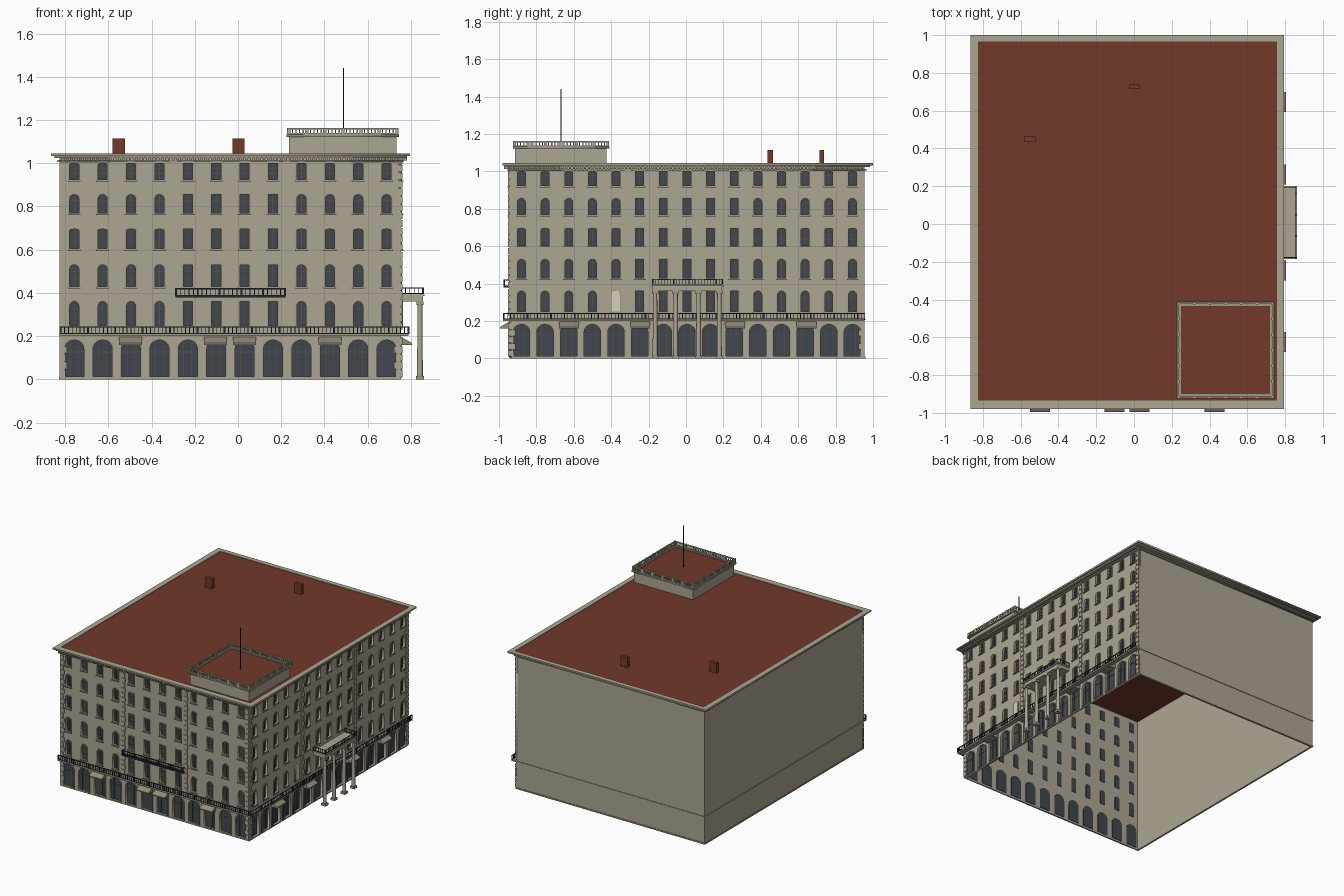
import bpy, bmesh, math
from mathutils import Matrix

cube = bpy.data.objects.get("Cube")
if cube:
    bpy.data.objects.remove(cube)


def material(name, rgb):
    lin = [((c / 255 + 0.055) / 1.055) ** 2.4 for c in rgb] + [1]
    m = bpy.data.materials.new(name)
    m.use_nodes = True
    m.diffuse_color = lin
    m.node_tree.nodes["Principled BSDF"].inputs["Base Color"].default_value = lin
    return m


STONE = material("stone", (174, 166, 147))
TRIM = material("trim stone", (160, 152, 133))
AWNING = material("awning cloth", (150, 141, 121))
ROOF = material("roof red", (114, 56, 42))
GLASS = material("window glass", (62, 70, 77))
BAR = material("window bar brown", (98, 84, 74))
IRON = material("dark iron", (36, 42, 50))
CREAM = material("cream", (215, 208, 190))

# Outer planes of the building
X0, X1, Y0, Y1, TOP = -0.825, 0.755, -0.945, 0.955, 1.03
WORLD = Matrix.Identity(4)
# Facade frames: local u along the wall, v up, w outwards
FRONT = Matrix(((1, 0, 0, 0), (0, 0, -1, Y0), (0, 1, 0, 0), (0, 0, 0, 1)))
RIGHT = Matrix(((0, 0, 1, X1), (1, 0, 0, 0), (0, 1, 0, 0), (0, 0, 0, 1)))


def boxes(name, items, mat, M=WORLD):
    """One object from many boxes given as (a0, a1, b0, b1, c0, c1)."""
    bm = bmesh.new()
    for a0, a1, b0, b1, c0, c1 in items:
        size = Matrix.Diagonal((a1 - a0, b1 - b0, c1 - c0, 1))
        mid = Matrix.Translation(((a0 + a1) / 2, (b0 + b1) / 2, (c0 + c1) / 2))
        bmesh.ops.create_cube(bm, size=1, matrix=M @ mid @ size)
    me = bpy.data.meshes.new(name)
    bm.to_mesh(me)
    bm.free()
    me.materials.append(mat)
    ob = bpy.data.objects.new(name, me)
    bpy.context.collection.objects.link(ob)
    return ob


def plate(name, loops, w0, w1, mat, M=WORLD):
    """Flat plate with nested outlines cut as holes."""
    cu = bpy.data.curves.new(name, "CURVE")
    cu.dimensions, cu.fill_mode, cu.extrude = "2D", "BOTH", (w1 - w0) / 2
    for loop in loops:
        sp = cu.splines.new("POLY")
        sp.points.add(len(loop) - 1)
        for p, (u, v) in zip(sp.points, loop):
            p.co = (u, v, 0, 1)
        sp.use_cyclic_u = True
    cu.materials.append(mat)
    ob = bpy.data.objects.new(name, cu)
    bpy.context.collection.objects.link(ob)
    ob.matrix_world = M @ Matrix.Translation((0, 0, (w0 + w1) / 2))
    bpy.ops.object.select_all(action="DESELECT")
    ob.select_set(True)
    bpy.context.view_layer.objects.active = ob
    bpy.ops.object.convert(target="MESH")


def rect(u0, u1, v0, v1):
    return [(u0, v0), (u1, v0), (u1, v1), (u0, v1)]


def opening(u, half, v0, v1, rise, grow=0.0):
    """Window outline with an elliptical head of the given rise."""
    half, v0, v1 = half + grow, v0 - grow, v1 + grow
    if rise == 0:
        return rect(u - half, u + half, v0, v1)
    arc = [(u + half * math.cos(math.pi * i / 10),
            v1 - rise + rise * math.sin(math.pi * i / 10)) for i in range(11)]
    return [(u - half, v0), (u + half, v0)] + arc


# Floors: bottom, top, head rise at the sides, head rise in the middle bays
FLOORS = [(0.25, 0.36, 0.022, 0), (0.43, 0.53, 0.02, 0), (0.605, 0.695, 0.006, 0),
          (0.77, 0.855, 0.02, 0), (0.925, 1.0, 0.006, 0)]


def facade(side, M, u0, u1, cols, step, group):
    """Pierced wall with glass, frames, bars, sills, quoins and dentils."""
    mid = (u0 + u1) / 2
    holes, frames, bars, sills = [], [], [], []
    for i in range(cols):
        u = mid + (i - (cols - 1) / 2) * step
        arch = (u, 0.044, 0.014, 0.182, 0.04)
        holes.append(opening(*arch))
        frames += [opening(*arch, 0.006), opening(*arch)]
        bars += [(u + d - 0.001, u + d + 0.001, 0.014, 0.172, -0.01, -0.007)
                 for d in (-0.018, 0.018)]
        bars.append((u - 0.043, u + 0.043, 0.125, 0.128, -0.01, -0.007))
        middle = group <= i < cols - group
        for v0, v1, r_side, r_mid in FLOORS:
            win = (u, 0.021, v0, v1, r_mid if middle else r_side)
            holes.append(opening(*win))
            frames += [opening(*win, 0.006), opening(*win)]
            bars.append((u - 0.0015, u + 0.0015, v0, v1 - 0.001, -0.01, -0.006))
            bars += [(u - 0.02, u + 0.02, v - 0.001, v + 0.001, -0.01, -0.006)
                     for v in (v0 + (v1 - v0) * 0.35, v0 + (v1 - v0) * 0.7)]
            sills.append((u - 0.03, u + 0.03, v0 - 0.01, v0 - 0.005, 0, 0.01))
    plate(side + "_wall", [rect(u0, u1, 0, TOP)] + holes, -0.012, 0, STONE, M)
    plate(side + "_window_glass", holes, -0.015, -0.01, GLASS, M)
    plate(side + "_window_frames", frames, -0.002, 0.005, TRIM, M)
    boxes(side + "_window_bars", bars, BAR, M)
    boxes(side + "_window_sills", sills, TRIM, M)
    # Quoins up the corners and between the bay groups
    quoins = []
    off = (cols / 2 - group) * step
    for n in range(28):
        v = 0.012 + n * 0.0365
        if 0.19 < v < 0.22:
            continue
        wide = 0.034 if n % 2 else 0.026
        quoins += [(u0, u0 + wide, v, v + 0.031, 0, 0.006),
                   (u1 - wide, u1, v, v + 0.031, 0, 0.006)]
        if v > 0.22:
            quoins += [(c - wide / 2, c + wide / 2, v, v + 0.031, 0, 0.006)
                       for c in (mid - off, mid + off)]
    boxes(side + "_quoins", quoins, STONE, M)
    n = round((u1 - u0) / 0.02)
    boxes(side + "_dentils", [(u0 + k * 0.02, u0 + k * 0.02 + 0.011, 1.013, 1.027, 0, 0.028)
                              for k in range(n)], TRIM, M)


facade("front", FRONT, X0, X1, 12, 0.1314, 4)
facade("right", RIGHT, Y0, Y1, 15, 0.1264, 5)

# Plain back and left walls with a thin string course and plinth
boxes("back_wall", [(X0, X1, Y1 - 0.01, Y1, 0, TOP)], STONE)
boxes("left_wall", [(X0, X0 + 0.01, Y0, Y1, 0, TOP)], STONE)
boxes("string_course", [(X0 - 0.004, X1, Y1, Y1 + 0.004, z, z + h)
                        for z, h in ((0, 0.01), (0.205, 0.006))] +
      [(X0 - 0.004, X0, Y0, Y1 + 0.004, z, z + h)
       for z, h in ((0, 0.01), (0.205, 0.006))], TRIM)

# Roof and stepped cornice
boxes("roof", [(X0, X1 + 0.004, Y0, Y1 + 0.01, 1.03, 1.04)], ROOF)
wall_line = rect(X0, X1, Y0, Y1)
plate("cornice_top", [rect(-0.865, 0.795, -0.98, 1.0), rect(X0, 0.757, -0.935, 0.965)],
      1.033, 1.045, STONE)
plate("cornice_step", [rect(-0.85, 0.782, -0.97, 0.985), wall_line], 1.025, 1.033, TRIM)
plate("cornice_base", [rect(-0.835, 0.765, -0.955, 0.965), wall_line], 1.006, 1.014, TRIM)
boxes("chimneys", [(-0.58, -0.522, 0.435, 0.465, 1.035, 1.115),
                   (-0.025, 0.03, 0.714, 0.738, 1.035, 1.115)], ROOF)


def railing(x0, x1, y0, y1, z0, z1, gap, thick, every=7):
    """Boxes for a straight railing between two corners of a thin strip."""
    r = thick / 2
    out = [(x0 - r, x1 + r, y0 - r, y1 + r, z, z + thick) for z in (z0, z1 - thick)]
    length = max(x1 - x0, y1 - y0)
    n = max(1, round(length / gap))
    for k in range(n + 1):
        x, y = x0 + (x1 - x0) * k / n, y0 + (y1 - y0) * k / n
        h = r * (1.8 if k % every == 0 else 0.7)
        out.append((x - h, x + h, y - h, y + h, z0, z1))
    return out


# Long balcony along the front and right side
boxes("long_balcony_floor", [(X0, 0.79, -0.978, Y0, 0.2, 0.211),
                             (X1, 0.79, Y0, Y1, 0.2, 0.211)], TRIM)
boxes("long_balcony_railing",
      railing(X0 + 0.004, 0.788, -0.974, -0.974, 0.209, 0.244, 0.018, 0.005) +
      railing(0.788, 0.788, -0.974, Y1, 0.209, 0.244, 0.018, 0.005), IRON)

# Small upper balcony on the front
boxes("upper_balcony_floor", [(-0.29, 0.22, -0.975, Y0, 0.38, 0.388)], IRON)
boxes("upper_balcony_railing",
      railing(-0.287, 0.217, -0.972, -0.972, 0.386, 0.422, 0.02, 0.005, 5) +
      railing(-0.287, -0.287, -0.972, Y0, 0.386, 0.422, 0.02, 0.005) +
      railing(0.217, 0.217, -0.972, Y0, 0.386, 0.422, 0.02, 0.005), IRON)


def awning(name, M, u):
    """Sloped wedge over a ground floor arch."""
    ob = boxes(name, [(u - 0.053, u + 0.053, 0.16, 0.197, 0, 0.05)], AWNING, M)
    inv = M.inverted()
    for v in ob.data.vertices:
        p = inv @ v.co
        if p.z > 0.01 and p.y > 0.18:
            p.y = 0.168
            v.co = M @ p


for u in (-0.497, -0.104, 0.03, 0.425):
    awning("front_awning", FRONT, u)
for u in (-0.625, -0.245, 0.262, 0.645):
    awning("right_awning", RIGHT, u)

# Entrance portico
boxes("portico_slab", [(X1, 0.855, -0.178, 0.193, 0.36, 0.385),
                       (X1, 0.862, -0.184, 0.2, 0.385, 0.393)], STONE)
columns = (-0.165, -0.055, 0.067, 0.178)
boxes("portico_column_blocks", [(0.842 - h, 0.842 + h, y - h, y + h, z0, z1)
                                for y in columns
                                for h, z0, z1 in ((0.018, 0, 0.016), (0.017, 0.345, 0.36))], TRIM)
for y in columns:
    bpy.ops.mesh.primitive_cone_add(vertices=16, radius1=0.0135, radius2=0.011, depth=0.335,
                                    location=(0.842, y, 0.18))
    col = bpy.context.object
    col.name = "portico_column"
    col.data.materials.append(STONE)
    bpy.ops.object.shade_smooth_by_angle()
boxes("portico_railing",
      railing(0.856, 0.856, -0.178, 0.194, 0.395, 0.425, 0.016, 0.004) +
      railing(X1, 0.856, -0.178, -0.178, 0.395, 0.425, 0.02, 0.004) +
      railing(X1, 0.856, 0.194, 0.194, 0.395, 0.425, 0.02, 0.004), IRON)

# Pale shutter in one side window
plate("pale_shutter", [opening(-0.376, 0.022, 0.25, 0.365, 0.022)], 0.003, 0.009, CREAM, RIGHT)

# Roof pavilion with balustrade and mast
boxes("pavilion_walls", [(0.237, 0.733, -0.915, -0.425, 1.035, 1.124)], STONE)
plate("pavilion_cornice", [rect(0.225, 0.745, -0.925, -0.41), rect(0.25, 0.72, -0.9, -0.435)],
      1.122, 1.134, TRIM)
boxes("pavilion_roof", [(0.24, 0.73, -0.912, -0.428, 1.123, 1.128)], ROOF)
balusters = []
for x0, x1, y0, y1 in ((0.235, 0.735, -0.917, -0.917), (0.235, 0.735, -0.419, -0.419),
                       (0.235, 0.235, -0.917, -0.419), (0.735, 0.735, -0.917, -0.419)):
    balusters += railing(x0, x1, y0, y1, 1.132, 1.164, 0.0165, 0.008, 5)
boxes("pavilion_balustrade", balusters, STONE)
bpy.ops.mesh.primitive_cylinder_add(vertices=8, radius=0.0025, depth=0.32,
                                    location=(0.488, -0.668, 1.28))
bpy.context.object.name = "mast"
bpy.context.object.data.materials.append(IRON)
